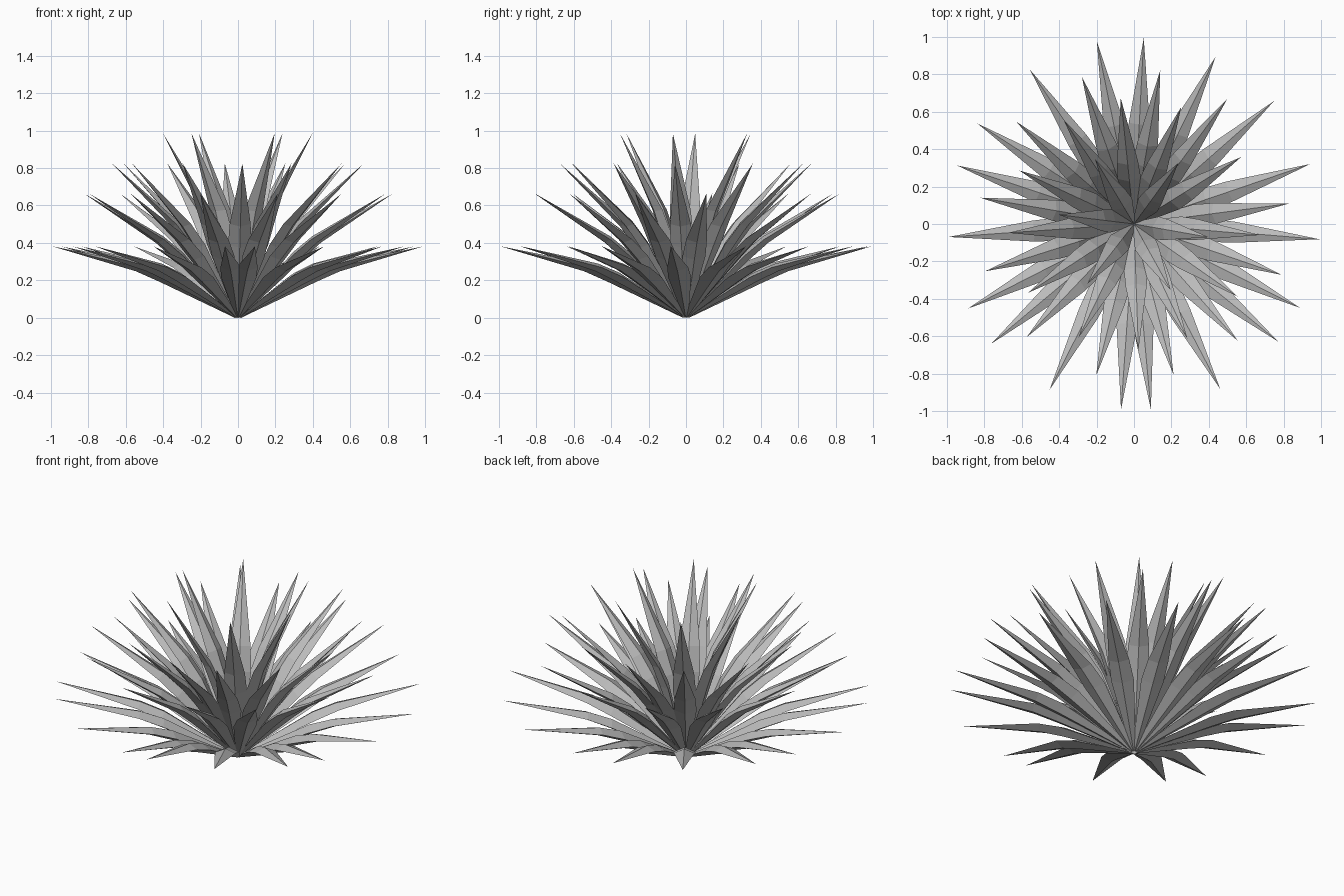
import bpy, bmesh, math
from mathutils import Vector

if "Cube" in bpy.data.objects:
    bpy.data.objects.remove(bpy.data.objects["Cube"])

grey = bpy.data.materials.new("leaf_grey")
grey.diffuse_color = (0.5, 0.5, 0.5, 1)
grey.use_nodes = True
grey.node_tree.nodes["Principled BSDF"].inputs["Base Color"].default_value = grey.diffuse_color

# Leaf sections: distance out, rise, half width, half thickness (bent at mid length)
SECTIONS = [(0.015, 0.0, 0.013, 0.008),
            (0.46, 0.055, 0.062, 0.026),
            (0.60, 0.058, 0.056, 0.022)]
TIP = (1.065, 0.0)

# Tiers: elevation of the leaf chord and compass angle of every leaf
TIERS = {
    "outer_leaves": (21, [101.5, 87, 64, 41.3, 18.8, -4.7, -26.8, -39.2, -62.4,
                          -84.8, -94, -117, -140, -153, -176, 161.7, 147.3, 124]),
    "lower_leaves": (38.5, [7.5, -19, -48.4, -75.3, -104, -133.5, -162.4,
                            170.3, 139, 109.5, 80.3, 53.3]),
    "upper_leaves": (50.7, [68, 32, 96, 124, -5, -35, -65, -88, -116, -147, 184, 155]),
    "heart_leaves": (67.7, [-10, 54, 121, 173, 232, -61]),
}


def add_leaf(bm, elevation, heading):
    """Four-sided tapering leaf with a ridge above and a keel below."""
    e, a = math.radians(elevation), math.radians(heading)
    out = Vector((math.cos(a), math.sin(a), 0))
    side = Vector((-math.sin(a), math.cos(a), 0))
    along = out * math.cos(e) + Vector((0, 0, math.sin(e)))
    up = Vector((0, 0, math.cos(e))) - out * math.sin(e)

    def point(s, h, w=0):
        p = along * s + up * h + side * w
        p.z = max(p.z, 0)
        return bm.verts.new(p)

    rings = [[point(s, h - t), point(s, h, w), point(s, h + t), point(s, h, -w)]
             for s, h, w, t in SECTIONS]
    tip = point(*TIP)
    for i in range(4):
        j = (i + 1) % 4
        for r0, r1 in zip(rings, rings[1:]):
            bm.faces.new((r0[i], r0[j], r1[j], r1[i]))
        bm.faces.new((rings[-1][i], rings[-1][j], tip))
    bm.faces.new(rings[0][::-1])


for name, (elevation, headings) in TIERS.items():
    bm = bmesh.new()
    for heading in headings:
        add_leaf(bm, elevation, heading)
    bmesh.ops.recalc_face_normals(bm, faces=bm.faces[:])
    mesh = bpy.data.meshes.new(name)
    bm.to_mesh(mesh)
    bm.free()
    mesh.materials.append(grey)
    bpy.context.collection.objects.link(bpy.data.objects.new(name, mesh))
